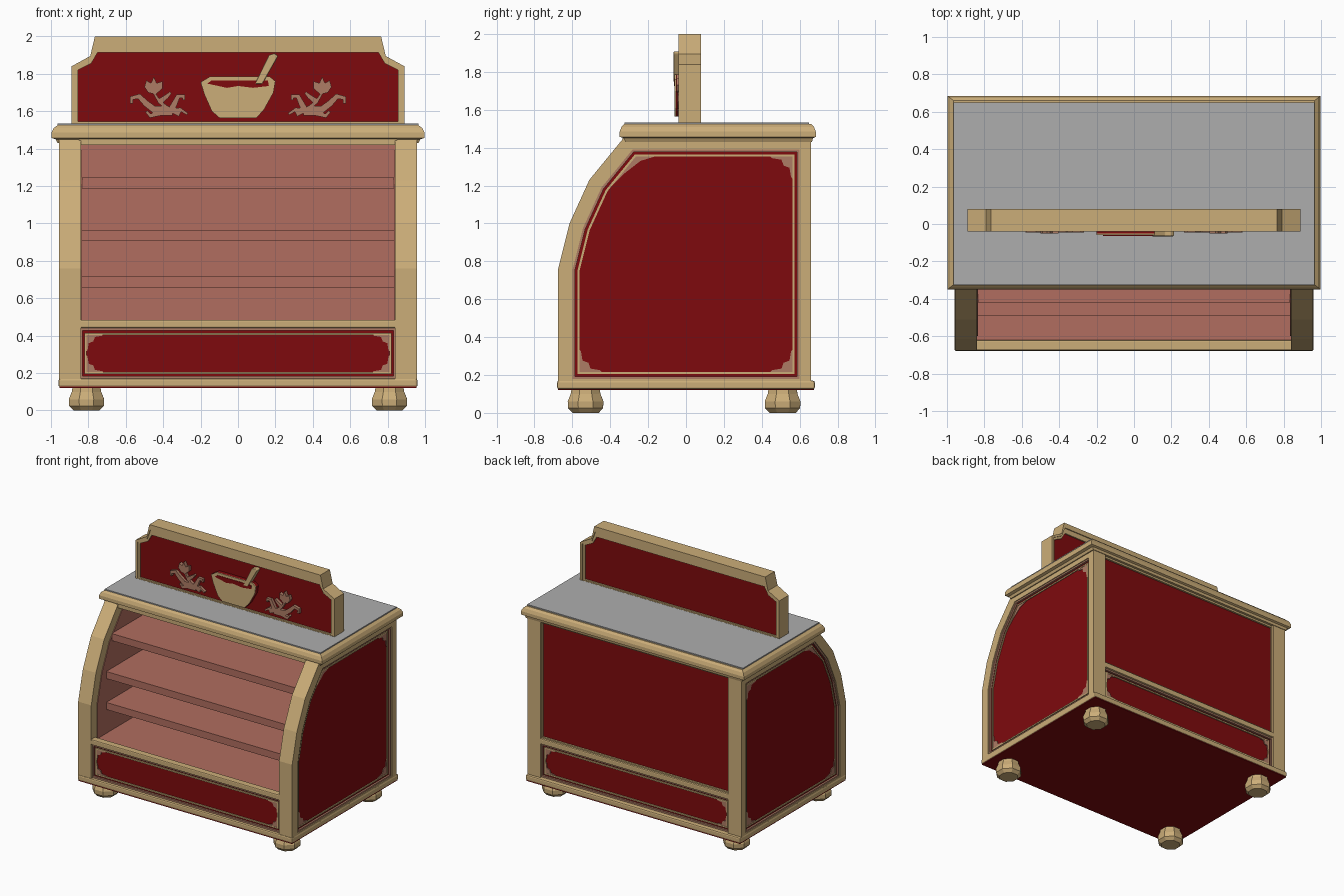
import bpy, bmesh, math
from mathutils import Vector

if "Cube" in bpy.data.objects:
    bpy.data.objects.remove(bpy.data.objects["Cube"])


def material(name, rgb):
    m = bpy.data.materials.new(name)
    m.diffuse_color = (*rgb, 1)
    m.use_nodes = True
    m.node_tree.nodes["Principled BSDF"].inputs["Base Color"].default_value = m.diffuse_color
    return m


TAN = material("tan_wood", (0.60, 0.42, 0.19))
RED = material("deep_red", (0.21, 0.003, 0.004))
PINK = material("dusty_pink", (0.44, 0.155, 0.115))
GREY = material("grey_stone", (0.42, 0.42, 0.42))
TRIM = material("rose_tan", (0.42, 0.20, 0.13))
BACK = 0.57  # depth of the display cavity


def finish(name, bm, mat, bevel=0.0):
    bmesh.ops.recalc_face_normals(bm, faces=bm.faces[:])
    me = bpy.data.meshes.new(name)
    bm.to_mesh(me)
    bm.free()
    me.materials.append(mat)
    ob = bpy.data.objects.new(name, me)
    bpy.context.collection.objects.link(ob)
    if bevel:
        md = ob.modifiers.new("bevel", 'BEVEL')
        md.width, md.segments = bevel, 2
    return ob


def loft(name, loops, mat, bevel=0.0):
    """Join equal-sized loops of 3D points, capping both ends."""
    bm = bmesh.new()
    rings = [[bm.verts.new(p) for p in lp] for lp in loops]
    n = len(rings[0])
    for a, b in zip(rings, rings[1:]):
        for i in range(n):
            j = (i + 1) % n
            bm.faces.new((a[i], a[j], b[j], b[i]))
    bm.faces.new(rings[0])
    bm.faces.new(rings[-1])
    return finish(name, bm, mat, bevel)


def place(p, t, axis):
    return (t, p[0], p[1]) if axis == 'x' else (p[0], t, p[1])


def prism(name, pts, axis, t0, t1, mat, bevel=0.0):
    return loft(name, [[place(p, t, axis) for p in pts] for t in (t0, t1)], mat, bevel)


def frame(name, outer, inner, axis, t0, t1, mat):
    """Extruded ring between two outlines with the same point count."""
    bm = bmesh.new()
    rings = [[bm.verts.new(place(p, t, axis)) for p in pts]
             for pts, t in ((outer, t0), (outer, t1), (inner, t1), (inner, t0))]
    n = len(outer)
    for k in range(4):
        a, b = rings[k], rings[(k + 1) % 4]
        for i in range(n):
            j = (i + 1) % n
            bm.faces.new((a[i], a[j], b[j], b[i]))
    return finish(name, bm, mat)


def box(name, x0, x1, y0, y1, z0, z1, mat, bevel=0.0):
    return prism(name, rect(x0, x1, z0, z1), 'y', y0, y1, mat, bevel)


def inset(pts, d):
    """Inset a counter-clockwise convex outline; d is one distance or one per edge."""
    n = len(pts)
    ds = d if isinstance(d, list) else [d] * n
    v = [Vector(p) for p in pts]
    out = []
    for i in range(n):
        e0 = (v[i] - v[i - 1]).normalized()
        e1 = (v[(i + 1) % n] - v[i]).normalized()
        a = v[i] + Vector((-e0.y, e0.x)) * ds[i - 1]
        b = v[i] + Vector((-e1.y, e1.x)) * ds[i]
        s = (b - a).cross(e1) / e0.cross(e1)
        out.append(tuple(a + e0 * s))
    return out


def corner(name, c, sx, sz, size, axis, t0, t1):
    """Concave filigree wedge in a panel corner."""
    shape = [(0, 0), (1, 0), (0.85, 0.14), (0.5, 0.2), (0.42, 0.42), (0.2, 0.5), (0.14, 0.85), (0, 1)]
    prism(name, [(c[0] + sx * size * a, c[1] + sz * size * b) for a, b in shape], axis, t0, t1, TRIM)


def rect(x0, x1, z0, z1):
    return [(x0, z0), (x1, z0), (x1, z1), (x0, z1)]


# Base plate with red underside, and feet
box("base_plate", -0.96, 0.96, -0.68, 0.68, 0.125, 0.17, TAN, 0.01)
box("underside", -0.955, 0.955, -0.675, 0.675, 0.12, 0.127, RED)
for x in (-0.81, 0.81):
    for y in (-0.53, 0.51):
        loft("foot", [[(x + r * math.cos(k * math.pi / 4 + 0.39), y + r * math.sin(k * math.pi / 4 + 0.39), z)
                       for k in range(8)]
                      for r, z in ((0.075, 0), (0.1, 0.025), (0.102, 0.06), (0.085, 0.1), (0.08, 0.13))],
             TAN)

# Curved side walls: tan frame, red panel outside, pink lining inside
side = [(-0.675, 0.15), (0.66, 0.15), (0.66, 1.45), (-0.33, 1.45),
        (-0.51, 1.23), (-0.615, 1.0), (-0.675, 0.76)]
side_in = inset(side, [0.03, 0.06, 0.06, 0.075, 0.075, 0.075, 0.075])
for s in (-1, 1):
    frame("side_frame", side, side_in, 'x', s * 0.84, s * 0.957, TAN)
    prism("side_panel", side_in, 'x', s * 0.90, s * 0.935, RED)
    prism("inner_lining", side_in, 'x', s * 0.835, s * 0.89, PINK)
    frame("side_outer_trim", side_in, inset(side_in, 0.013), 'x', s * 0.93, s * 0.95, TRIM)
    bead = inset(side_in, 0.026)
    frame("side_inner_trim", bead, inset(bead, 0.011), 'x', s * 0.93, s * 0.942, TAN)
    for i, sx, sz in ((0, 1, 1), (1, -1, 1), (2, -1, -1)):
        corner("side_corner", bead[i], sx, sz, 0.14, 'x', s * 0.93, s * 0.94)
    prism("side_corner", [bead[3], (bead[3][0] + 0.14, bead[3][1]), (-0.24, 1.33),
                          (-0.33, 1.26), (-0.43, 1.16), bead[4]], 'x', s * 0.93, s * 0.938, TRIM)

# Lower panels, front and back
for s, label in ((-1, "front"), (1, "back")):
    y0 = 0.645 if s < 0 else 0.63
    low = rect(-0.85, 0.85, 0.165, 0.445)
    prism(label + "_lower_panel", low, 'y', s * 0.6, s * y0, RED)
    frame(label + "_lower_border", low, inset(low, 0.018), 'y', s * 0.6, s * (y0 + 0.015), TRIM)
    b = inset(low, 0.03)
    frame(label + "_lower_bead", b, inset(b, 0.011), 'y', s * 0.6, s * (y0 + 0.01), TAN)
    for p, (sx, sz) in zip(b, ((1, 1), (-1, 1), (-1, -1), (1, -1))):
        corner(label + "_lower_corner", p, sx, sz, 0.11, 'y', s * y0, s * (y0 + 0.008))
    box(label + "_rail", -0.85, 0.85, s * 0.62, s * (y0 + 0.03), 0.44, 0.485, TAN, 0.008)

# Back upper panel
box("back_panel", -0.88, 0.88, 0.58, 0.63, 0.16, 1.44, RED)
up = rect(-0.85, 0.85, 0.48, 1.43)
frame("back_panel_border", up, inset(up, 0.015), 'y', 0.62, 0.645, TAN)

# Display cavity with shelves
box("cavity_back", -0.84, 0.84, BACK, BACK + 0.015, 0.44, 1.44, PINK)
box("cavity_floor", -0.84, 0.84, -0.63, BACK + 0.01, 0.42, 0.465, PINK)
for y, z in ((-0.42, 1.245), (-0.49, 0.965), (-0.49, 0.715)):
    box("shelf", -0.835, 0.835, y, BACK + 0.01, z - 0.057, z, PINK)
box("top_front_rail", -0.85, 0.85, -0.335, -0.28, 1.42, 1.46, TAN)

# Countertop moulding with stone slab
loft("countertop_edge", [[(-x, a, z), (x, a, z), (x, b, z), (-x, b, z)] for x, a, b, z in
                         ((0.965, -0.32, 0.665, 1.43), (0.975, -0.33, 0.67, 1.45), (0.998, -0.35, 0.685, 1.457),
                          (0.998, -0.35, 0.685, 1.485), (0.985, -0.34, 0.675, 1.51), (0.965, -0.325, 0.66, 1.525))],
     TAN)
box("stone_slab", -0.965, 0.965, -0.325, 0.65, 1.5, 1.534, GREY)

# Backboard with stepped frame
outer = [(-0.89, 1.525), (0.89, 1.525), (0.89, 1.84), (0.79, 1.895), (0.765, 2.0),
         (-0.765, 2.0), (-0.79, 1.895), (-0.89, 1.84)]
inner = [(-0.855, 1.545), (0.855, 1.545), (0.855, 1.82), (0.785, 1.855), (0.75, 1.915),
         (-0.75, 1.915), (-0.785, 1.855), (-0.855, 1.82)]
mid = [((a[0] + b[0]) / 2, (a[1] + b[1]) / 2) for a, b in zip(outer, inner)]
frame("backboard_outer_frame", outer, mid, 'y', -0.04, 0.08, TAN)
frame("backboard_inner_frame", mid, inner, 'y', -0.032, 0.072, TAN)
prism("backboard_panel", inner, 'y', -0.022, 0.062, RED)

# Mortar bowl and pestle relief
bowl = [(-0.1, 1.565), (0.1, 1.565), (0.14, 1.61), (0.19, 1.7), (0.2, 1.76), (0.17, 1.785),
        (-0.15, 1.785), (-0.2, 1.755), (-0.18, 1.69), (-0.14, 1.6)]
prism("bowl_backing", bowl, 'y', -0.02, -0.052, RED)
prism("mortar_bowl", bowl, 'y', -0.051, -0.06, TAN)
prism("bowl_opening", [(-0.165, 1.748), (-0.06, 1.725), (0.0, 1.735), (0.08, 1.725), (0.165, 1.735),
                       (0.16, 1.765), (-0.14, 1.765)], 'y', -0.055, -0.063, RED)
prism("pestle", [(0.09, 1.745), (0.13, 1.745), (0.215, 1.895), (0.195, 1.91), (0.165, 1.9)],
      'y', -0.02, -0.066, TAN, 0.006)


def ribbon(name, path, w, s):
    """Tapering flat stroke along a path, mirrored by s."""
    v = [Vector(p) for p in path]
    left, right = [], []
    for i, p in enumerate(v):
        d = (v[min(i + 1, len(v) - 1)] - v[max(i - 1, 0)]).normalized()
        n = Vector((-d.y, d.x)) * w * (1 - 0.6 * i / (len(v) - 1))
        left.append(p + n)
        right.append(p - n)
    prism(name, [(s * p.x, p.y) for p in left + right[::-1]], 'y', -0.015, -0.045, TRIM)


# Tulip sprays either side of the bowl
for s in (-1, 1):
    ribbon("tulip_stem", [(0.31, 1.585), (0.37, 1.61), (0.42, 1.65), (0.45, 1.7)], 0.014, s)
    prism("tulip_bloom", [(s * a, b) for a, b in
                          ((0.44, 1.69), (0.48, 1.7), (0.5, 1.73), (0.49, 1.765), (0.465, 1.75), (0.45, 1.785),
                           (0.435, 1.75), (0.405, 1.76), (0.405, 1.72))], 'y', -0.015, -0.05, TRIM)
    ribbon("long_leaf", [(0.37, 1.605), (0.45, 1.61), (0.49, 1.64), (0.53, 1.68), (0.57, 1.67), (0.57, 1.64)], 0.022, s)
    ribbon("low_leaf", [(0.35, 1.595), (0.42, 1.59), (0.47, 1.575), (0.49, 1.6)], 0.018, s)
    ribbon("inner_leaf", [(0.36, 1.6), (0.34, 1.64), (0.32, 1.68), (0.29, 1.68), (0.29, 1.66)], 0.018, s)
    ribbon("small_leaf", [(0.42, 1.65), (0.38, 1.68), (0.36, 1.7)], 0.016, s)
    ribbon("root_leaf", [(0.35, 1.6), (0.31, 1.61), (0.27, 1.585)], 0.014, s)
